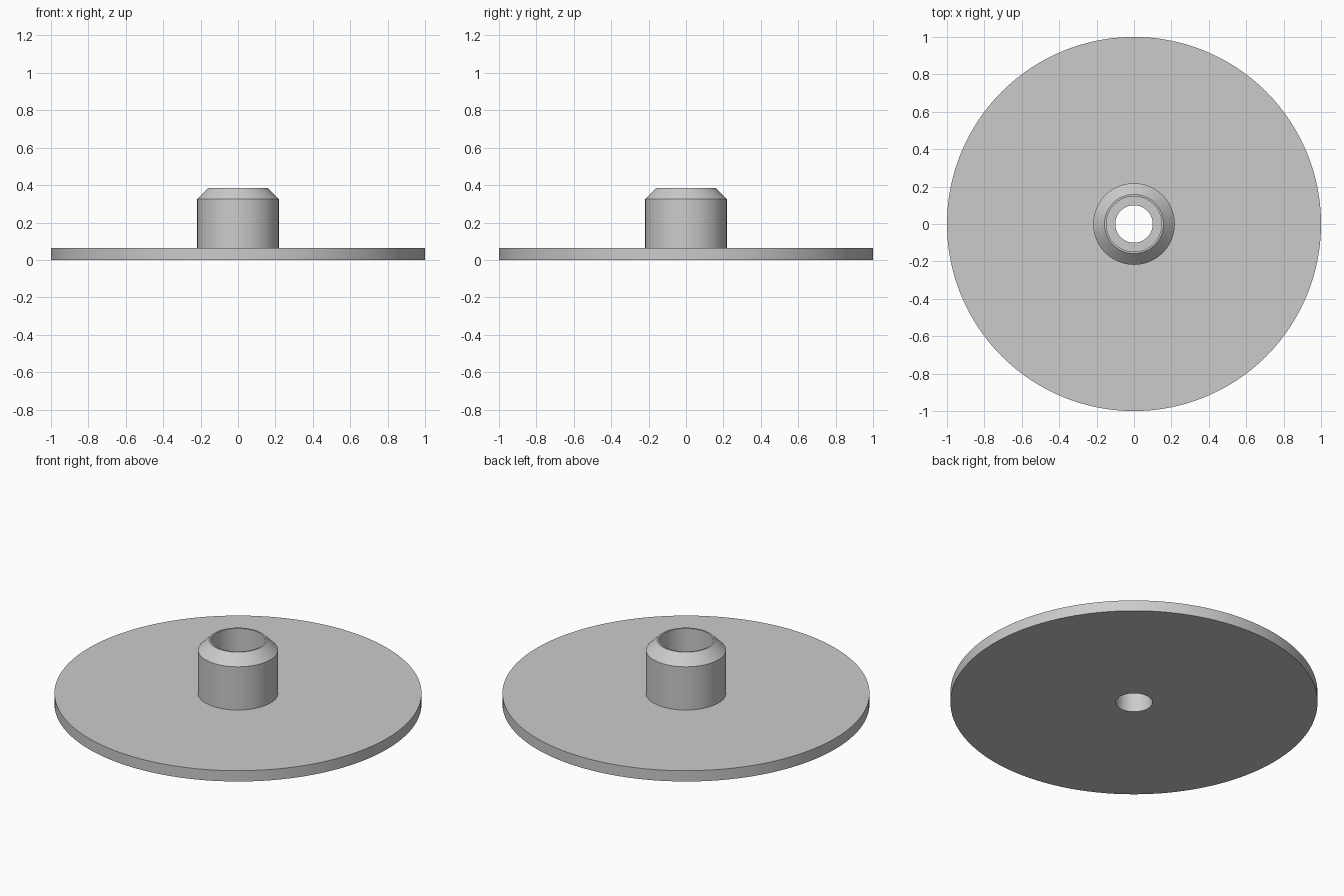
import bpy
import bmesh
import math

cube = bpy.data.objects.get("Cube")
if cube:
    bpy.data.objects.remove(cube, do_unlink=True)

# Plain grey
grey = bpy.data.materials.new("light_grey")
grey.use_nodes = True
colour = (0.6, 0.6, 0.6, 1)
grey.diffuse_color = colour
grey.node_tree.nodes["Principled BSDF"].inputs["Base Color"].default_value = colour


def lathe(name, profile, steps=128):
    """Spin a closed (radius, height) profile around the z axis."""
    bm = bmesh.new()
    verts = [bm.verts.new((r, 0, z)) for r, z in profile]
    edges = [bm.edges.new((v, verts[(i + 1) % len(verts)])) for i, v in enumerate(verts)]
    bmesh.ops.spin(bm, geom=verts + edges, cent=(0, 0, 0), axis=(0, 0, 1),
                   angle=math.tau, steps=steps, use_merge=True)
    bmesh.ops.remove_doubles(bm, verts=bm.verts, dist=1e-5)
    bmesh.ops.recalc_face_normals(bm, faces=bm.faces)
    mesh = bpy.data.meshes.new(name)
    bm.to_mesh(mesh)
    bm.free()
    mesh.materials.append(grey)
    obj = bpy.data.objects.new(name, mesh)
    bpy.context.collection.objects.link(obj)
    bpy.ops.object.select_all(action='DESELECT')
    obj.select_set(True)
    bpy.context.view_layer.objects.active = obj
    bpy.ops.object.shade_smooth_by_angle(angle=math.radians(30))
    return obj


plate_top, shoulder, top = 0.065, 0.325, 0.385
hole, bore, hub = 0.1, 0.148, 0.218
bore_floor = 0.16

# Flange plate and chamfered hub in one turned piece, with a stepped bore
lathe("flanged_hub", [
    (hole, 0), (1, 0), (1, plate_top),
    (hub, plate_top), (hub, shoulder), (0.158, top),
    (bore, top), (bore, bore_floor), (hole, bore_floor),
])
